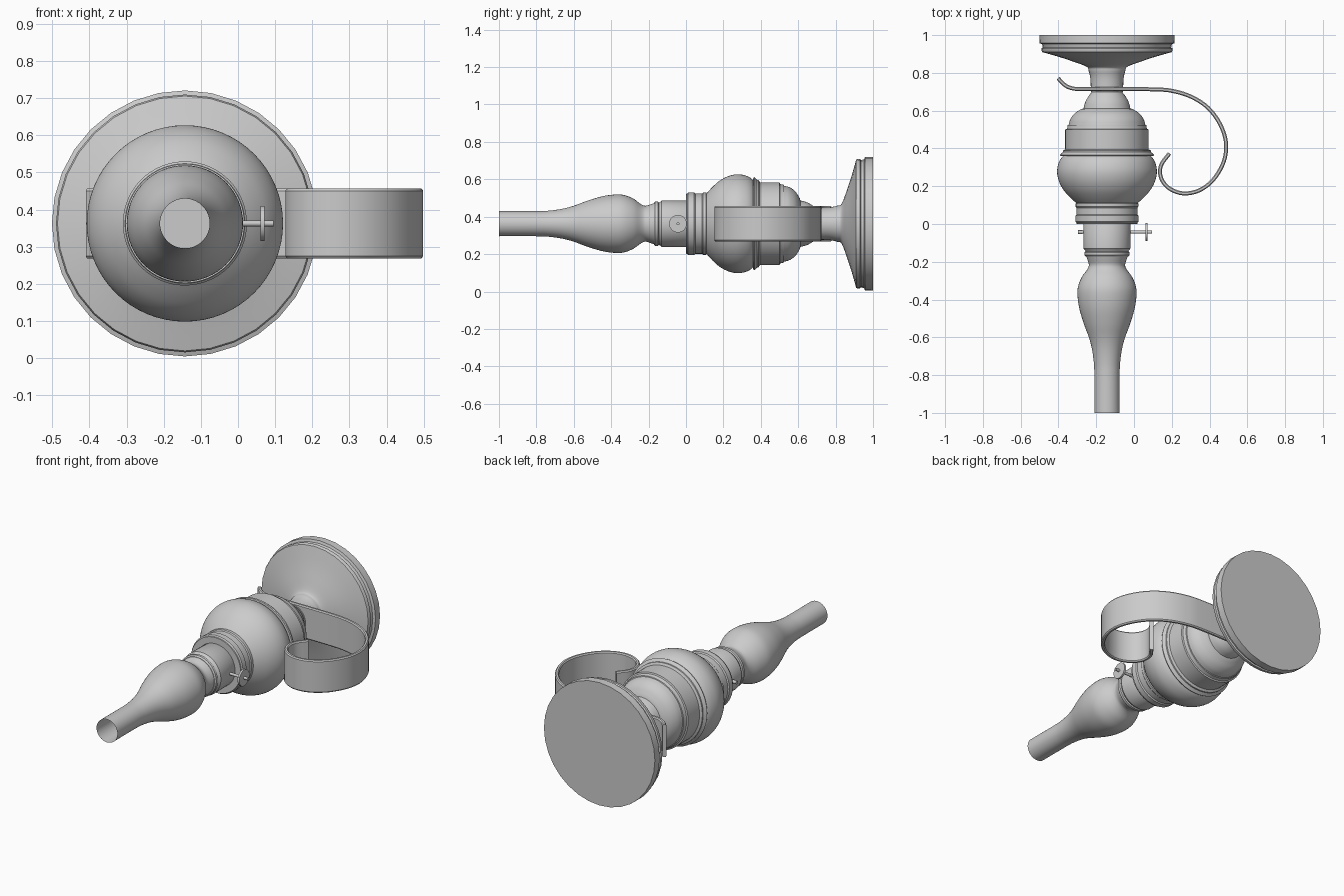
import bpy, bmesh, math
from mathutils import Vector, Matrix

if "Cube" in bpy.data.objects:
    bpy.data.objects.remove(bpy.data.objects["Cube"])

CX, CZ = -0.143, 0.3625   # lamp axis runs along y through here


def finish(name, bm, angle=35):
    bmesh.ops.recalc_face_normals(bm, faces=bm.faces)
    me = bpy.data.meshes.new(name)
    bm.to_mesh(me)
    bm.free()
    ob = bpy.data.objects.new(name, me)
    bpy.context.collection.objects.link(ob)
    bpy.ops.object.select_all(action='DESELECT')
    bpy.context.view_layer.objects.active = ob
    ob.select_set(True)
    bpy.ops.object.shade_smooth_by_angle(angle=math.radians(angle))
    return ob


def spline(pts, n=5):
    """Catmull-Rom through 2D points."""
    p = [Vector(q) for q in pts]
    p = [2 * p[0] - p[1]] + p + [2 * p[-1] - p[-2]]
    out = []
    for i in range(1, len(p) - 2):
        a, b, c, d = p[i - 1:i + 3]
        for k in range(n):
            t = k / n
            out.append(0.5 * (2 * b + (c - a) * t + (2 * a - 5 * b + 4 * c - d) * t * t
                              + (3 * b - a - 3 * c + d) * t ** 3))
    return out + [p[-2]]


def lathe(name, profile, segs=64, caps=(True, True)):
    """Revolve (y, radius) pairs around the lamp axis."""
    bm = bmesh.new()
    rings = []
    for y, r in profile:
        rings.append([bm.verts.new((CX + r * math.sin(2 * math.pi * k / segs), y,
                                    CZ + r * math.cos(2 * math.pi * k / segs)))
                      for k in range(segs)])
    for a, b in zip(rings, rings[1:]):
        for k in range(segs):
            j = (k + 1) % segs
            bm.faces.new((a[k], a[j], b[j], b[k]))
    for ring, cap in zip((rings[0], rings[-1]), caps):
        if cap:
            bm.faces.new(ring)
    return finish(name, bm)


def rod(name, x0, x1, y, r, segs=24):
    """Cylinder along x."""
    bm = bmesh.new()
    m = Matrix.Translation(((x0 + x1) / 2, y, CZ)) @ Matrix.Rotation(math.pi / 2, 4, 'Y')
    bmesh.ops.create_cone(bm, cap_ends=True, segments=segs, radius1=r, radius2=r,
                          depth=x1 - x0, matrix=m)
    return finish(name, bm)


# Mounting base with stepped rim, concave flare and neck
flare = spline([(0.91, 0.343), (0.885, 0.255), (0.86, 0.18), (0.833, 0.108),
                (0.81, 0.097), (0.77, 0.088), (0.70, 0.085)], 4)
lathe("base", [(1.0, 0.357), (0.957, 0.358), (0.952, 0.344), (0.935, 0.340),
               (0.930, 0.347), (0.918, 0.347)] + flare, 32)

# Stepped dome and ribbed band of the reservoir
dome = spline([(0.715, 0.062), (0.69, 0.088), (0.65, 0.113), (0.612, 0.124)], 4)
shoulder = spline([(0.608, 0.137), (0.585, 0.172), (0.555, 0.194), (0.525, 0.203)], 4)
lathe("reservoir_top", dome + shoulder + [
    (0.523, 0.208), (0.510, 0.210), (0.503, 0.213), (0.500, 0.221), (0.395, 0.221),
    (0.388, 0.234), (0.380, 0.234), (0.366, 0.249), (0.360, 0.246), (0.357, 0.215)])

# Round bowl
lathe("reservoir_bowl", spline([(0.375, 0.215), (0.345, 0.245), (0.31, 0.260), (0.27, 0.264),
                                (0.225, 0.254), (0.18, 0.230), (0.14, 0.195), (0.10, 0.150)]))

# Collar and burner
lathe("collar", [(0.115, 0.155), (0.108, 0.166), (0.092, 0.166), (0.086, 0.161), (0.05, 0.161),
                 (0.044, 0.167), (0.012, 0.167), (0.006, 0.161), (0.0, 0.160)])
lathe("burner", [(0.01, 0.118), (0.0, 0.124), (-0.13, 0.124), (-0.138, 0.117), (-0.145, 0.113),
                 (-0.15, 0.119), (-0.165, 0.119), (-0.172, 0.112)])

# Open glass chimney
lathe("chimney", spline([(-0.165, 0.112), (-0.185, 0.105), (-0.215, 0.096), (-0.24, 0.104),
                         (-0.28, 0.133), (-0.33, 0.153), (-0.38, 0.156), (-0.45, 0.146),
                         (-0.53, 0.122), (-0.60, 0.096), (-0.66, 0.080), (-0.73, 0.070),
                         (-0.80, 0.067), (-1.0, 0.067)], 4), caps=(False, False))

# Scrolled strap handle
path = spline([(-0.402, 0.772), (-0.375, 0.743), (-0.34, 0.722), (-0.28, 0.714), (-0.10, 0.714),
               (0.10, 0.713), (0.20, 0.705), (0.30, 0.675), (0.39, 0.617), (0.455, 0.53),
               (0.487, 0.43), (0.475, 0.33), (0.42, 0.235), (0.345, 0.178), (0.26, 0.162),
               (0.185, 0.190), (0.143, 0.245), (0.143, 0.310), (0.188, 0.374)], 5)
bm = bmesh.new()
sections = []
for i, p in enumerate(path):
    t = (path[min(i + 1, len(path) - 1)] - path[max(i - 1, 0)]).normalized()
    n = Vector((-t.y, t.x)) * 0.0105
    loop = [(1, 0.088), (0.5, 0.0945), (-0.5, 0.0945), (-1, 0.088),
            (-1, -0.088), (-0.5, -0.0945), (0.5, -0.0945), (1, -0.088)]
    sections.append([bm.verts.new((p.x + n.x * s, p.y + n.y * s, CZ + h)) for s, h in loop])
for a, b in zip(sections, sections[1:]):
    for k in range(8):
        j = (k + 1) % 8
        bm.faces.new((a[k], a[j], b[j], b[k]))
bm.faces.new(sections[0])
bm.faces.new(sections[-1])
finish("handle_strap", bm)

# Wick adjuster: shaft, wheel and far-side tip
rod("wick_shaft", -0.28, 0.095, -0.043, 0.008)
rod("wick_wheel", 0.060, 0.071, -0.043, 0.047, 32)
rod("wick_tip", -0.297, -0.272, -0.043, 0.010)
